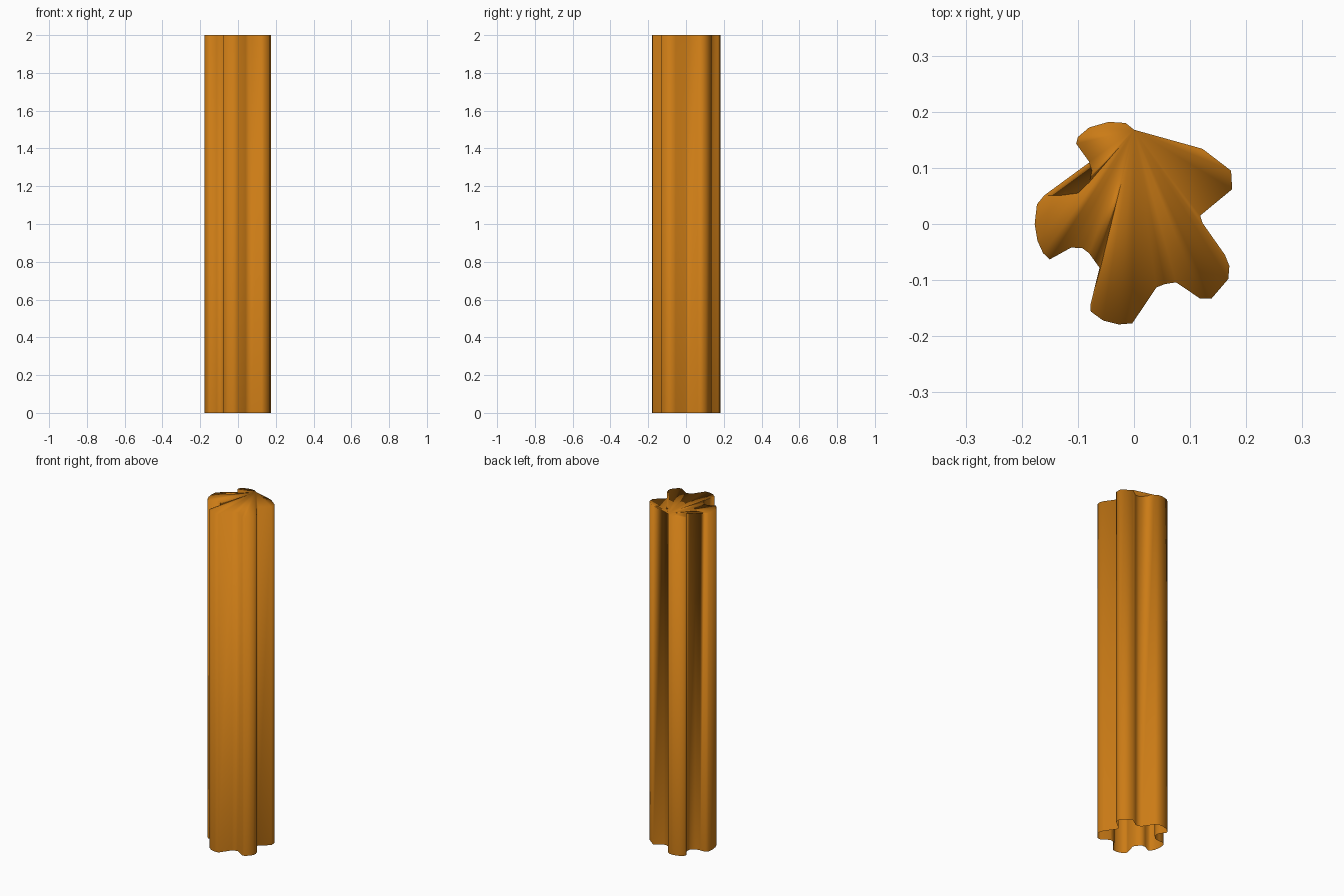
import bpy, bmesh

# Five-lobed cross-section, counter-clockwise from the point where the cap fans out
profile = [
    (0.0, .168), (-.015, .18), (-.045, .182), (-.08, .172), (-.1, .155), (-.103, .143),
    (-.08, .111), (-.075, .095), (-.079, .075), (-.1, .055), (-.13, .051),
    (-.16, .051), (-.173, .035), (-.177, 0.0), (-.172, -.03), (-.162, -.052), (-.15, -.063),
    (-.112, -.042), (-.092, -.043), (-.08, -.052), (-.06, -.08),
    (-.078, -.145), (-.077, -.156), (-.055, -.172), (-.027, -.179), (-.003, -.177),
    (.04, -.113), (.055, -.107), (.075, -.104),
    (.118, -.133), (.138, -.133), (.168, -.098), (.17, -.075), (.162, -.055),
    (.122, .002), (.118, .015),
    (.175, .062), (.173, .095), (.122, .134),
    (.075, .103), (.055, .102), (.04, .11),
]
HEIGHT = 2.0
bm = bmesh.new()
low = [bm.verts.new((x, y, 0)) for x, y in profile]
high = [bm.verts.new((x, y, HEIGHT)) for x, y in profile]
n = len(profile)

# Fluted side walls, open at the bottom
for i in range(n):
    j = (i + 1) % n
    bm.faces.new((low[i], low[j], high[j], high[i]))

# Top cap fanned from one rim point, bridging the grooves beside it
for i in range(1, n - 1):
    bm.faces.new((high[0], high[i], high[i + 1]))

for f in bm.faces:
    f.smooth = True
mesh = bpy.data.meshes.new("fluted_column")
bm.to_mesh(mesh)
bm.free()
column = bpy.data.objects.new("fluted_column", mesh)
bpy.context.collection.objects.link(column)

# Orange material
mat = bpy.data.materials.new("orange")
mat.diffuse_color = (0.6, 0.2, 0.008, 1)
mesh.materials.append(mat)
